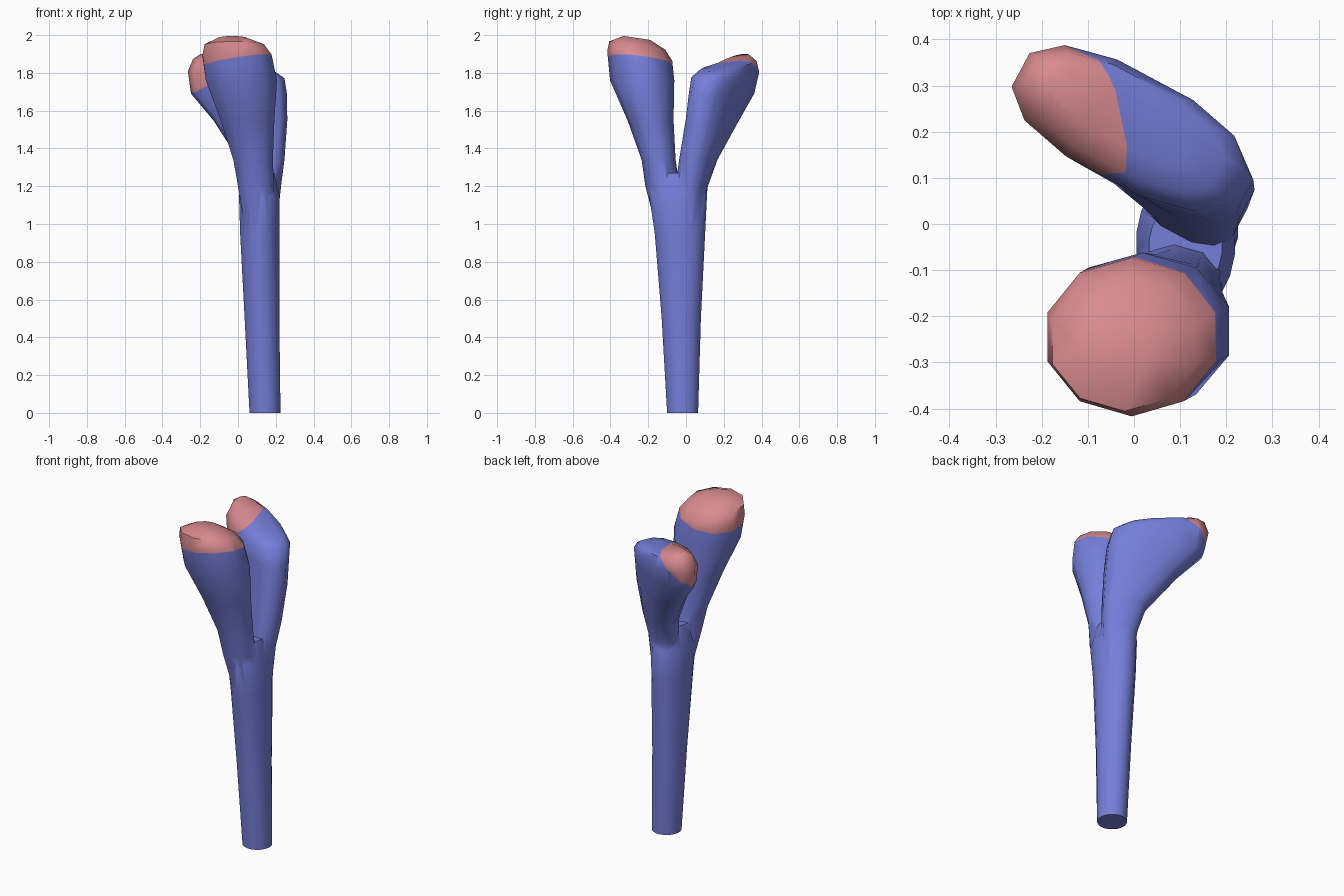
import bpy, bmesh, math
from mathutils import Vector, Matrix

if "Cube" in bpy.data.objects:
    bpy.data.objects.remove(bpy.data.objects["Cube"])


def material(name, rgb):
    m = bpy.data.materials.new(name)
    m.diffuse_color = (*rgb, 1)
    m.use_nodes = True
    m.node_tree.nodes["Principled BSDF"].inputs["Base Color"].default_value = m.diffuse_color
    return m


BLUE = material("bone blue", (0.18, 0.21, 0.70))
PINK = material("cartilage pink", (0.69, 0.26, 0.28))


def loft(name, rings, sides, angle=0.0, power=1.0):
    """Skin rings of (cx, cy, cz, half length, half width, slope x, slope y)."""
    bm = bmesh.new()
    loops = []
    rot = Matrix.Rotation(angle, 2)
    for cx, cy, cz, a, b, sx, sy in rings:
        loop = []
        for i in range(sides):
            t = 2 * math.pi * (i + 0.5) / sides
            c, s = math.cos(t), math.sin(t)
            d = rot @ Vector((a * math.copysign(abs(c) ** power, c),
                              b * math.copysign(abs(s) ** power, s)))
            loop.append(bm.verts.new((cx + d.x, cy + d.y, cz + sx * d.x + sy * d.y)))
        loops.append(loop)
    for lo, hi in zip(loops, loops[1:]):
        for i in range(sides):
            j = (i + 1) % sides
            bm.faces.new((lo[i], lo[j], hi[j], hi[i]))
    bm.faces.new(loops[0][::-1])
    bm.faces.new(loops[-1])
    bmesh.ops.recalc_face_normals(bm, faces=bm.faces)
    mesh = bpy.data.meshes.new(name)
    bm.to_mesh(mesh)
    bm.free()
    ob = bpy.data.objects.new(name, mesh)
    bpy.context.collection.objects.link(ob)
    mesh.materials.append(BLUE)
    mesh.materials.append(PINK)
    return ob


# shaft, widening upwards to the fork
bone = loft("forked_bone", [
    (0.143, -0.018, 0.00, 0.083, 0.083, 0, 0),
    (0.127, -0.025, 0.50, 0.093, 0.105, 0, 0),
    (0.115, -0.032, 0.95, 0.105, 0.135, 0, 0),
    (0.112, -0.042, 1.15, 0.108, 0.155, 0, 0),
    (0.112, -0.048, 1.27, 0.08, 0.10, 0, 0)], 20)

# front branch with a round head
front = loft("front_branch", [
    (0.110, -0.080, 0.95, 0.070, 0.070, 0, 0),
    (0.095, -0.125, 1.20, 0.100, 0.090, 0, 0),
    (0.080, -0.145, 1.34, 0.110, 0.090, 0, 0),
    (0.050, -0.188, 1.55, 0.150, 0.122, 0, 0),
    (0.018, -0.232, 1.76, 0.198, 0.170, 0, 0),
    (-0.005, -0.245, 1.89, 0.192, 0.172, 0, -0.15),
    (-0.020, -0.258, 1.945, 0.165, 0.148, 0, -0.15),
    (-0.030, -0.260, 1.985, 0.075, 0.070, 0, -0.15)], 10)

# back branch, flattened and leaning out to a head on one end
LEAN = math.atan2(0.47, -0.88)
back = loft("back_branch", [
    (0.130, 0.010, 0.95, 0.070, 0.070, 0, 0),
    (0.130, 0.030, 1.20, 0.100, 0.075, 0, 0),
    (0.125, 0.065, 1.34, 0.125, 0.085, 0, 0),
    (0.065, 0.140, 1.55, 0.210, 0.100, 0, 0),
    (0.005, 0.188, 1.69, 0.275, 0.112, 0, 0),
    (-0.010, 0.208, 1.79, 0.275, 0.122, -0.06, 0.03),
    (-0.020, 0.222, 1.84, 0.235, 0.100, -0.14, 0.05),
    (-0.040, 0.235, 1.862, 0.175, 0.050, -0.22, 0.06)], 12, LEAN, 0.8)

# join the branches to the shaft
for part in (front, back):
    mod = bone.modifiers.new("join", 'BOOLEAN')
    mod.operation, mod.solver, mod.object = 'UNION', 'EXACT', part
bpy.context.view_layer.update()
joined = bpy.data.meshes.new_from_object(
    bone.evaluated_get(bpy.context.evaluated_depsgraph_get()))
bone.modifiers.clear()
bone.data = joined
for part in (front, back):
    bpy.data.objects.remove(part)

# pink caps: cut each head by a slanted plane and colour the faces beyond it
caps = [(Vector((0.0, -0.25, 1.865)), Vector((-0.15, 0.12, 1)), lambda y: y < -0.05),
        (Vector((-0.03, 0.24, 1.86)), Vector((-0.6, -0.2, 0.75)), lambda y: y > 0.0)]
bm = bmesh.new()
bm.from_mesh(bone.data)
for co, no, side in caps:
    region = [f for f in bm.faces
              if side(f.calc_center_median().y) and f.calc_center_median().z > 1.3]
    geom = set(region) | {e for f in region for e in f.edges} | {v for f in region for v in f.verts}
    bmesh.ops.bisect_plane(bm, geom=list(geom), plane_co=co, plane_no=no)
for f in bm.faces:
    c = f.calc_center_median()
    f.material_index = int(c.z > 1.3 and any(
        side(c.y) and (c - co).dot(no) > 0 for co, no, side in caps))
bm.to_mesh(bone.data)
bm.free()

# smooth shading, sharp at the base
bpy.context.view_layer.objects.active = bone
bone.select_set(True)
bpy.ops.object.shade_smooth_by_angle(angle=math.radians(50))
